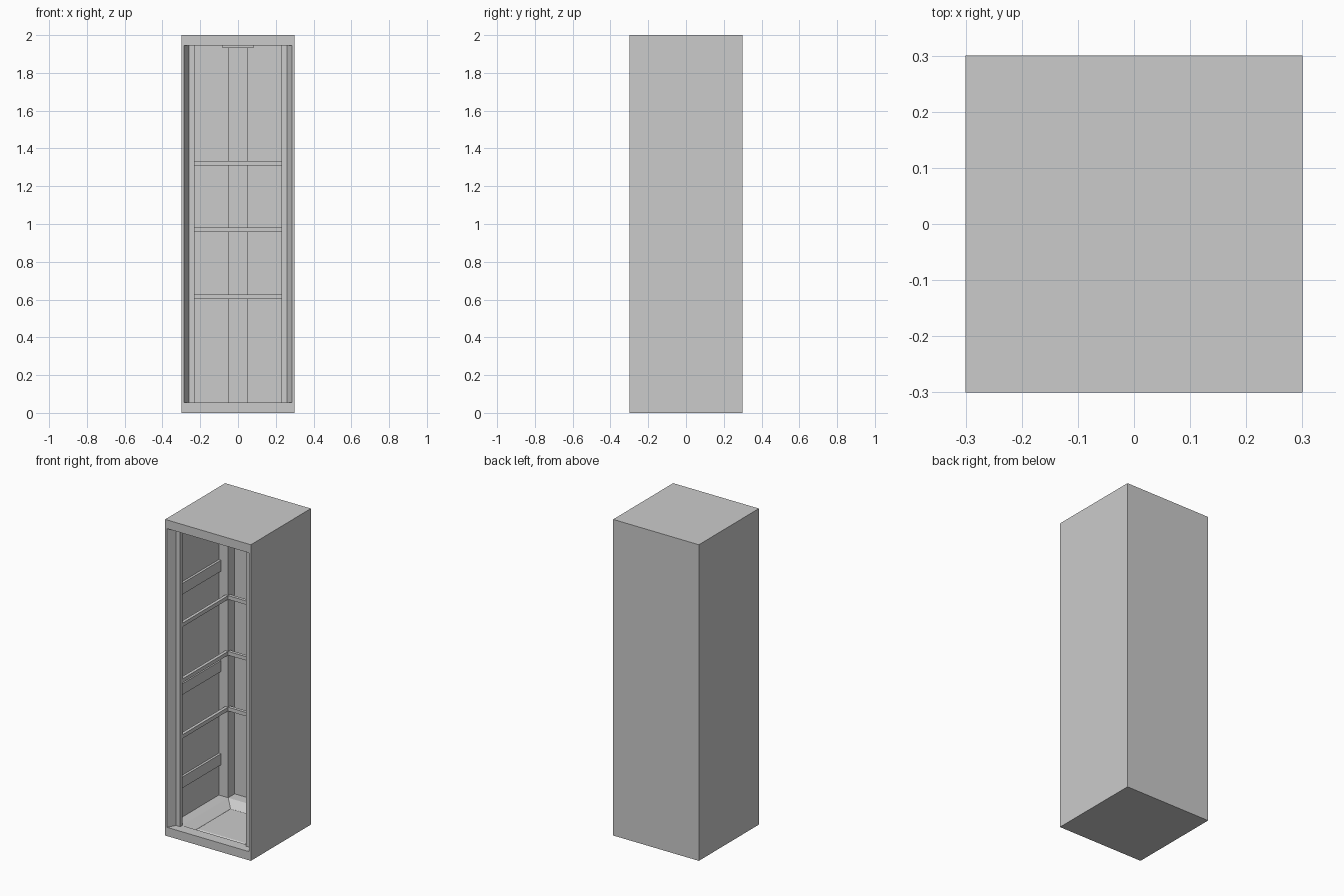
import bpy
import bmesh

cube = bpy.data.objects.get("Cube")
if cube:
    bpy.data.objects.remove(cube, do_unlink=True)

grey = bpy.data.materials.new("cabinet_grey")
grey.use_nodes = True
grey.diffuse_color = (0.6, 0.6, 0.6, 1)
grey.node_tree.nodes["Principled BSDF"].inputs["Base Color"].default_value = (0.6, 0.6, 0.6, 1)

HALF, HEIGHT = 0.3, 2.0
LOW, HIGH = 0.055, 1.945      # interior floor and ceiling
WALL = 0.295                  # inner wall plane
POST = 0.23                   # inner face of the posts


def finish(name, bm):
    bmesh.ops.recalc_face_normals(bm, faces=bm.faces)
    mesh = bpy.data.meshes.new(name)
    bm.to_mesh(mesh)
    bm.free()
    mesh.materials.append(grey)
    obj = bpy.data.objects.new(name, mesh)
    bpy.context.collection.objects.link(obj)
    return obj


def prism(name, outline, z0, z1):
    """Extrude a plan outline upwards."""
    bm = bmesh.new()
    base = bm.faces.new([bm.verts.new((x, y, z0)) for x, y in outline])
    top = bmesh.ops.extrude_face_region(bm, geom=[base])["geom"]
    verts = [v for v in top if isinstance(v, bmesh.types.BMVert)]
    bmesh.ops.translate(bm, verts=verts, vec=(0, 0, z1 - z0))
    return finish(name, bm)


def box(name, x0, x1, y0, y1, z0, z1):
    return prism(name, [(x0, y0), (x1, y0), (x1, y1), (x0, y1)], z0, z1)


# Base slab with a sloped basin and a slightly raised tray panel
bm = bmesh.new()
bmesh.ops.create_cube(bm, size=1)
for v in bm.verts:
    v.co = (v.co.x * 2 * HALF, v.co.y * 2 * HALF, (v.co.z + 0.5) * LOW)
bm.normal_update()
floor = max(bm.faces, key=lambda f: f.normal.z)
for thickness, drop in ((0.07, 0), (0.057, -0.033), (0.008, 0.004)):
    bmesh.ops.inset_region(bm, faces=[floor], thickness=thickness, use_even_offset=True)
    for v in floor.verts:
        v.co.z += drop
finish("base_slab", bm)

# Top slab, ceiling plate and back panel
box("top_slab", -HALF, HALF, -HALF, HALF, HIGH, HEIGHT)
box("ceiling_plate", -0.083, 0.083, -0.083, 0.083, HIGH - 0.013, HIGH)
box("back_panel", -HALF, HALF, WALL, HALF, LOW, HIGH)
box("back_centre_post", -0.05, 0.05, 0.25, WALL, LOW, HIGH)

# Parts that repeat on both sides
post_outline = [(WALL, -HALF), (0.287, -HALF), (0.26, -0.25),
                (POST, -0.25), (POST, -0.225), (WALL, -0.225)]
shelf_bars = (1.31, 0.957, 0.604)
wall_rails = (1.475, 0.84, 0.25)
for side, s in (("left", 1), ("right", -1)):
    box(f"{side}_side_panel", s * WALL, s * HALF, -HALF, WALL, LOW, HIGH)
    prism(f"{side}_front_post", [(s * x, y) for x, y in post_outline], LOW, HIGH)
    box(f"{side}_rear_post", s * POST, s * WALL, POST, WALL, LOW, HIGH)
    for i, z in enumerate(shelf_bars, 1):
        box(f"{side}_shelf_bar_{i}", s * POST, s * 0.25, -0.225, POST, z, z + 0.024)
    for i, z in enumerate(wall_rails, 1):
        box(f"{side}_wall_rail_{i}", s * 0.28, s * WALL, -0.225, POST, z, z + 0.07)

# Rear crossbars between the rear posts
for i, z in enumerate(shelf_bars, 1):
    box(f"rear_crossbar_{i}", -POST, POST, POST, 0.25, z, z + 0.024)
